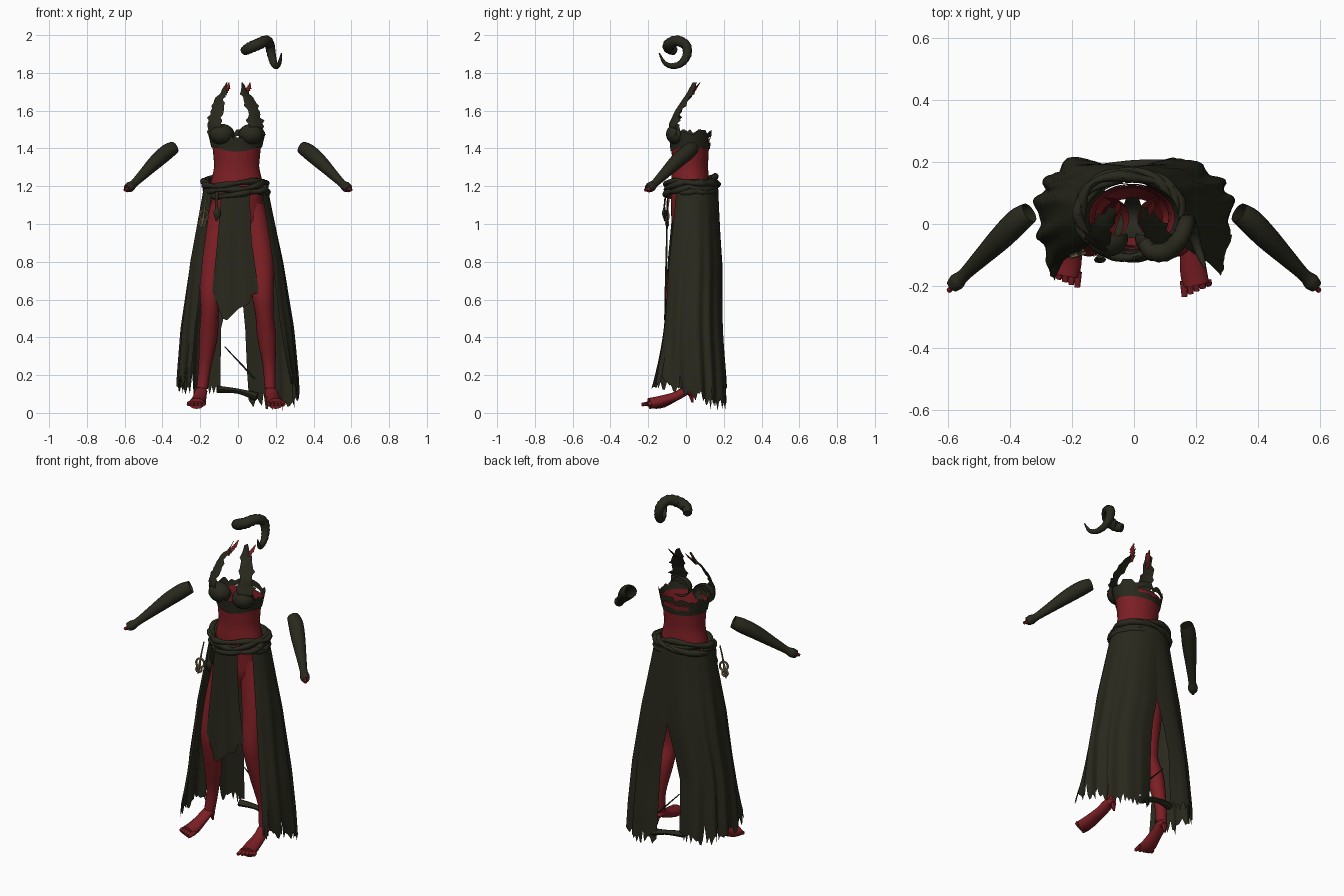
import bpy, bmesh, math, random
from mathutils import Vector

if "Cube" in bpy.data.objects:
    bpy.data.objects.remove(bpy.data.objects["Cube"])
random.seed(4)

def material(name, col):
    m = bpy.data.materials.new(name)
    m.diffuse_color = (*col, 1)
    m.use_nodes = True
    m.node_tree.nodes["Principled BSDF"].inputs["Base Color"].default_value = m.diffuse_color
    return m

CLOTH = material("dark olive cloth", (0.0215, 0.0215, 0.0125))
SKIN = material("deep red skin", (0.2, 0.0135, 0.0175))
GOLD = material("dull gold", (0.22, 0.16, 0.075))

def finish(name, bm, mat, angle=45):
    me = bpy.data.meshes.new(name)
    bm.to_mesh(me)
    bm.free()
    ob = bpy.data.objects.new(name, me)
    bpy.context.collection.objects.link(ob)
    me.materials.append(mat)
    bpy.context.view_layer.objects.active = ob
    ob.select_set(True)
    bpy.ops.object.shade_smooth_by_angle(angle=math.radians(angle))
    ob.select_set(False)
    return ob

def interp(v, table):
    """Linear lookup in rows (key, a, b, ...) with ascending keys."""
    if v <= table[0][0]:
        return table[0][1:]
    for p, q in zip(table, table[1:]):
        if v <= q[0]:
            f = (v - p[0]) / (q[0] - p[0])
            return [a + (b - a) * f for a, b in zip(p[1:], q[1:])]
    return table[-1][1:]

def grid(name, fn, nu, nv, mat, closed=False, skip=None):
    """Sheet from fn(u, v), u and v in 0..1; skip(u, v) leaves holes."""
    bm = bmesh.new()
    cols = nu if closed else nu + 1
    vs = [[bm.verts.new(fn(i / nu, j / nv)) for j in range(nv + 1)] for i in range(cols)]
    for i in range(nu):
        for j in range(nv):
            if skip and skip((i + .5) / nu, (j + .5) / nv):
                continue
            k = (i + 1) % cols
            bm.faces.new((vs[i][j], vs[k][j], vs[k][j + 1], vs[i][j + 1]))
    bmesh.ops.recalc_face_normals(bm, faces=bm.faces)
    return finish(name, bm, mat)

def tube(name, pts, mat, sides=14, steps=5, flat=1.0, ripple=0.0, loop=False, caps=True):
    """Smooth tapered tube through (x, y, z, radius) points; flat squashes it in height."""
    P, n, path = [Vector(p) for p in pts], len(pts), []
    for i in range(n if loop else n - 1):
        ids = (i - 1, i, i + 1, i + 2)
        a, b, c, d = [P[k % n] if loop else P[min(max(k, 0), n - 1)] for k in ids]
        for s in range(steps):
            t = s / steps
            path.append(0.5 * (2*b + (c - a)*t + (2*a - 5*b + 4*c - d)*t*t + (3*b - a - 3*c + d)*t**3))
    if not loop:
        path.append(P[-1])
    bm, rings, m = bmesh.new(), [], len(path)
    side = None
    for i, p in enumerate(path):
        q, r = (path[(i+1) % m], path[i-1]) if loop else (path[min(i+1, m-1)], path[max(i-1, 0)])
        t = (q.xyz - r.xyz).normalized()
        if side is None:
            side = t.cross(Vector((0, 0, 1)) if abs(t.z) < .9 else Vector((0, 1, 0)))
        side = (side - t * side.dot(t)).normalized()
        up = t.cross(side)
        rad = p.w * (1 + ripple * (i % 2))
        rings.append([bm.verts.new(p.xyz + rad * (side * math.cos(k * math.tau / sides)
                      + up * flat * math.sin(k * math.tau / sides))) for k in range(sides)])
    for i in range(m if loop else m - 1):
        A, B = rings[i], rings[(i + 1) % m]
        for k in range(sides):
            l = (k + 1) % sides
            bm.faces.new((A[k], A[l], B[l], B[k]))
    if caps and not loop:
        bm.faces.new(rings[0])
        bm.faces.new(rings[-1])
    bmesh.ops.recalc_face_normals(bm, faces=bm.faces)
    return finish(name, bm, mat)

# Curled horn
tube("horn", [(.032, -.06, 1.915, .022), (.06, -.09, 1.932, .028), (.11, -.087, 1.953, .029),
     (.15, -.045, 1.97, .027), (.168, 0, 1.945, .025), (.178, .005, 1.895, .022),
     (.19, -.025, 1.85, .018), (.205, -.075, 1.836, .014), (.22, -.115, 1.855, .01),
     (.23, -.142, 1.905, .003)], CLOTH, ripple=.1)

# Forearm sleeves, hands and fingers
for s, tag in ((-1, "right"), (1, "left")):
    tube(tag + "_sleeve", [(s*.338, .037, 1.405, .034), (s*.375, .01, 1.382, .041), (s*.43, -.045, 1.335, .039),
         (s*.50, -.115, 1.265, .028), (s*.55, -.165, 1.215, .021), (s*.572, -.186, 1.197, .027),
         (s*.589, -.202, 1.187, .021)], CLOTH, caps=False)
    for k in range(4):
        o = (k - 1.5) * .013
        tube(f"{tag}_finger_{k+1}", [(s*(.572 + o*.6), -.188 - o*.7, 1.19, .009),
             (s*(.59 + o*.5), -.203 - o*.7, 1.178, .008)], SKIN, 6, 2)

# Bare torso, open at the top, with the pelvis tapering below
BODY = [(.93, .1, .06), (1.02, .135, .1), (1.22, .138, .102), (1.3, .118, .094), (1.4, .127, .099), (1.49, .148, .108)]
def torso_point(phi, z, grow=0):
    a, b = interp(z, BODY)
    return (-.007 + (a + grow) * math.sin(phi), .022 - (b + grow) * math.cos(phi), z)
grid("torso", lambda u, v: torso_point(u * math.tau, .93 + v * .522), 36, 18, SKIN, True)

# Bodice with ragged upper edge and a gap at the back
rag = [random.uniform(-.016, .016) for _ in range(48)]
def bodice(u, v):
    phi = u * math.tau
    lo = 1.408 - .025 * max(0, math.cos(phi)) ** 3 - .012 * max(0, -math.cos(phi))
    hi = 1.488 - .02 * max(0, math.cos(phi)) ** 8 + rag[int(u * 48 + .5) % 48]
    return torso_point(phi, lo + (hi - lo) * v, .006)
grid("bodice", bodice, 48, 6, CLOTH, True, lambda u, v: .42 < u < .6 and .33 < v < .66)
for s, tag in ((-1, "right"), (1, "left")):
    bm = bmesh.new()
    bmesh.ops.create_uvsphere(bm, u_segments=20, v_segments=12, radius=1)
    bmesh.ops.delete(bm, geom=[v for v in bm.verts if v.co.y > .4], context='VERTS')
    for v in bm.verts:
        v.co = (-.008 + s*.077 + v.co.x*.066, -.048 + v.co.y*.058, 1.475 + v.co.z*.055)
    finish(tag + "_cup", bm, CLOTH)

# Ragged neck straps with red scraps at the ends: z -> x, y, half width
STRAPS = {"right": [(1.47, -.115, -.09, .045), (1.53, -.122, -.09, .038), (1.6, -.115, -.058, .03),
                    (1.66, -.1, -.018, .026), (1.69, -.08, .003, .014), (1.75, -.06, .035, .003)],
          "left": [(1.47, .1, -.09, .045), (1.53, .094, -.09, .04), (1.6, .078, -.058, .03),
                   (1.66, .058, -.018, .032), (1.7, .035, .01, .02), (1.75, .02, .035, .003)]}
for tag, rows in STRAPS.items():
    jag = [random.uniform(.75, 1.35) for _ in range(40)]
    def strap(u, v):
        z = 1.47 + v * .28
        x, y, w = interp(z, rows)
        w *= jag[int(v * 18 + .5) + (20 if u > .5 else 0)]
        outer = u if tag == "left" else 1 - u
        return (x + (u - .5) * 2 * w, y + outer ** 2 * (.045 - .015 * v) * jag[int(v * 18 + .5)], z)
    grid(tag + "_strap", strap, 4, 18, CLOTH)
    x, y, w = interp(1.7, rows)
    for k in range(5):
        tube(f"{tag}_strap_scrap_{k+1}", [(x + .006*k, y + .005 + .008*k, 1.672 + .011*k, .012),
             (x - .004 + .008*k, y + .038 + .007*k, 1.7 + .012*k, .003)], CLOTH if k == 1 else SKIN, 5, 2, flat=.4)

# Twisted sash around the hips
for k in range(5):
    ring = []
    for i in range(20):
        p = i / 20 * math.tau
        w = math.sin(2 * p + k * 1.7)
        grow = .012 * math.cos(3 * p + k * 1.7)
        ring.append((-.013 + (.158 + grow) * math.sin(p), .032 - (.13 + grow) * math.cos(p),
                     1.198 + (k - 2) * .013 + .015 * w - .016 * math.cos(p), .015 + .004 * math.sin(5 * p + k)))
    tube(f"sash_strand_{k+1}", ring, CLOTH, 8, 4, loop=True)

# Skirt halves: z -> half width, half depth, squareness
SKIRT = [(0, .32, .195, .7), (.2, .312, .187, .7), (.45, .293, .172, .72), (.8, .245, .16, .8), (1.2, .168, .137, 1)]
# z -> front edge angle, back edge angle (degrees from the front)
EDGES = {"left": [(.1, 52, 170), (.2, 49, 171), (.45, 44, 172), (.6, 45, 174), (.75, 46, 180), (1.2, 54, 180)],
         "right": [(.1, 42, 165), (.45, 42, 165), (.6, 42, 171), (.75, 42, 180), (1.2, 47, 180)]}
HEMS = {"left": [(0, .14), (.12, .15), (.3, .1), (.55, .035), (.8, .03), (1, .06)],
        "right": [(0, .15), (.3, .13), (.6, .12), (1, .12)]}
for s, tag in ((-1, "right"), (1, "left")):
    NU = 56
    jag = [random.uniform(-.025, .03) for _ in range(NU + 1)]
    for k in range(4, NU, 9):
        jag[k] += .06
    def panel(u, v):
        hem = max(.012, interp(u, HEMS[tag])[0] + jag[int(u * NU + .5)])
        z = 1.2 + (hem - 1.2) * v
        a, b, e = interp(z, SKIRT)
        f, r = interp(z, EDGES[tag])
        p = math.radians(f + (r - f) * u)
        c = math.cos(p)
        e += max(0, -c) * (1 - e) * (.7 if s < 0 else .95)
        fold = 1 + .045 * v * math.sin(u * 34 + s) * math.sin(math.pi * min(1, u * 1.02))
        lobe = 1 + (.15 if s < 0 else .06) * v * math.exp(-((u - .8) / .12) ** 2) - .14 * v * max(0, u - .88) / .12
        flare = (.05 * (max(0, v - .6) / .4) ** 2 + .012 * v) * max(0, 1 - u / .2)
        x = a * fold * max(0, math.sin(p)) ** e
        return (-.012 * (1 - v) + s * (x + .3 * flare),
                .033 - b * fold * lobe * math.copysign(abs(c) ** e, c) - flare, z)
    grid(tag + "_skirt_panel", panel, NU, 24, CLOTH)

# Front apron with slanted, pointed hem
APRON = [(.5, -.13, .11), (.65, -.135, .11), (.9, -.11, .072), (1.2, -.085, .06)]
HEM = [(0, .64), (.2, .5), (.3, .49), (.55, .55), (.8, .58), (.86, .635), (1, .63)]
def apron(u, v):
    z = 1.19 + (interp(u, HEM)[0] - 1.19) * v
    l, r = interp(z, APRON)
    return (l + (r - l) * u, -.093 - .012 * v - .008 * math.sin(u * math.pi) + .004 * v * math.sin(u * 15), z)
grid("front_apron", apron, 20, 14, CLOTH)

# Cloth gusset between the thighs
grid("gusset", lambda u, v: (-.005 + (u - .5) * (.04 + .09 * v), .085 - .13 * v,
     .925 + .06 * abs(2*v - 1) ** 2), 4, 12, CLOTH)

# Loose torn strips between the skirt halves
tube("torn_strip", [(-.11, .17, .125, .024), (0, .19, .115, .017), (.1, .18, .085, .028)], CLOTH, 8, 4, flat=.8)
tube("torn_thread", [(-.07, .16, .35, .003), (.09, .18, .18, .006)], CLOTH, 6, 3)

# Legs, feet and toes
LEGS = {"right": [(-.08, .02, 1.1, .066), (-.1, .01, .97, .072), (-.127, -.02, .8, .068), (-.145, -.05, .63, .056),
                  (-.15, -.045, .52, .047), (-.157, -.01, .4, .049), (-.175, .01, .25, .034), (-.19, .005, .13, .03)],
        "left": [(.075, .02, 1.1, .066), (.097, .01, .97, .072), (.122, -.02, .8, .068), (.13, -.05, .63, .058),
                 (.14, -.045, .52, .048), (.152, -.01, .4, .05), (.165, .01, .25, .034), (.17, .005, .13, .03)]}
for s, tag in ((-1, "right"), (1, "left")):
    tube(tag + "_leg", LEGS[tag], SKIN, 16, caps=False)
    x, y, z, r = LEGS[tag][-1]
    dy = -.03 if s > 0 else 0
    tube(tag + "_foot", [(x, .03, .1, .02), (x + s*.005, .0, .115, .033), (x + s*.013, -.06, .085, .036),
         (x + s*.022, -.12 + dy, .058, .043), (x + s*.03, -.165 + dy, .05, .043)], SKIN, 12, 4, flat=.68)
    tube(tag + "_heel_spur", [(x, .025, .1, .016), (x, .035, .055, .006)], SKIN, 6, 2)
    for k in range(5):
        o = (k - 2) * .019
        tube(f"{tag}_toe_{k+1}", [(x + s*(.03 + o), -.155 + dy, .05, .014),
             (x + s*(.033 + o*1.05), -.205 + dy + .009 * k, .044, .009)], SKIN, 8, 2)

# Hip charm and hanging knots
tube("charm_chain", [(-.165, -.085, 1.17, .004), (-.175, -.095, 1.1, .005), (-.178, -.1, 1.06, .006)], GOLD, 6, 3)
for k, (cz, rr) in enumerate(((1.045, .022), (1.005, .015))):
    tube(f"charm_ring_{k+1}", [(-.18 - .008*k + rr*math.cos(i), -.1 + .3*rr*math.cos(i), cz + 1.2*rr*math.sin(i), .006)
         for i in [j * math.tau / 8 for j in range(8)]], GOLD, 6, 2, loop=True)
tube("charm_drop", [(-.18, -.1, 1.06, .005), (-.186, -.1, 1.02, .009), (-.195, -.1, .975, .003)], GOLD, 6, 3)
tube("knot_cord", [(-.11, -.105, 1.17, .012), (-.115, -.112, 1.12, .007), (-.112, -.115, 1.085, .009),
     (-.11, -.115, 1.055, .02), (-.115, -.112, 1.015, .004)], CLOTH, 8, 4, flat=.6)
